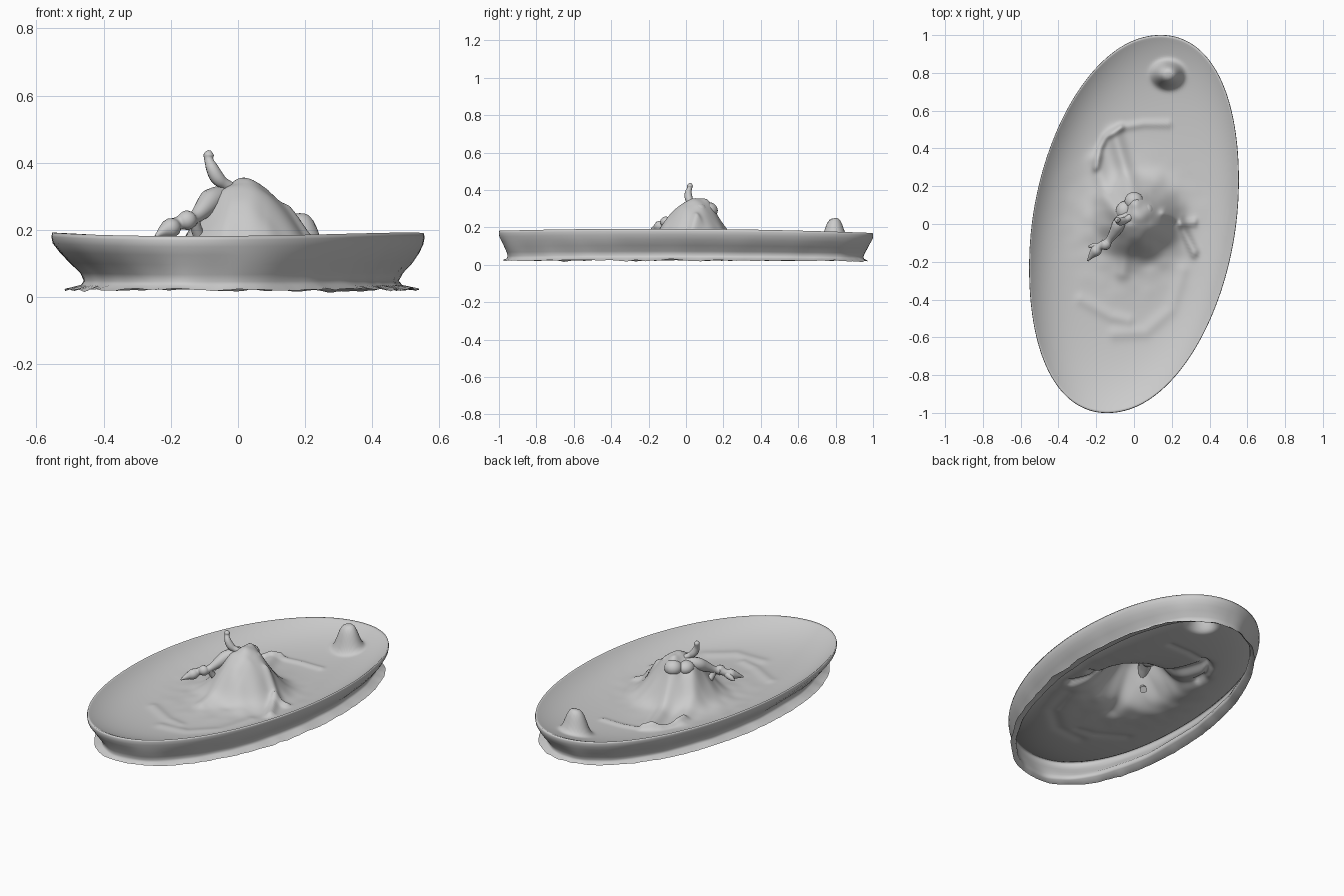
import bpy, bmesh, math
from mathutils import Vector, noise

SEGS, RINGS = 224, 90


def oval(t, s=1.0):
    # slanted oval outline of the dish, slightly fuller on one diagonal
    s *= 1 + 0.022 * max(0, math.cos(2 * (t - 0.96))) ** 2
    return s * (0.541 * math.cos(t) + 0.124 * math.sin(t)), s * math.sin(t) * 0.998


def blob(x, y, cx, cy, rx, ry, h, power=1.0):
    d = ((x - cx) / rx) ** 2 + ((y - cy) / ry) ** 2
    return h * math.exp(-d ** power)


def ridge(x, y, pts, width, h):
    p, best = Vector((x, y)), 9.0
    for a, b in zip(pts, pts[1:]):
        a, b = Vector(a), Vector(b)
        k = max(0, min(1, (p - a).dot(b - a) / (b - a).length_squared))
        best = min(best, (p - a.lerp(b, k)).length)
    return h * math.exp(-(best / width) ** 2)


# creases running away from the mound: path, width, height
RIDGES = [
    ([(-0.20, 0.30), (-0.18, 0.40), (-0.15, 0.46), (-0.07, 0.51)], 0.018, 0.02),
    ([(-0.07, 0.51), (0.05, 0.53), (0.18, 0.53)], 0.02, 0.009),
    ([(-0.10, 0.47), (-0.05, 0.30), (0.0, 0.12)], 0.04, 0.03),
    ([(-0.20, 0.34), (-0.15, 0.15), (-0.08, 0.05)], 0.04, 0.02),
    ([(0.16, 0.06), (0.24, 0.02), (0.27, -0.05), (0.32, -0.15)], 0.024, 0.026),
    ([(0.25, 0.0), (0.32, 0.01)], 0.018, 0.018),
    ([(-0.28, -0.40), (-0.12, -0.49), (-0.03, -0.51)], 0.03, 0.008),
    ([(-0.10, -0.58), (0.06, -0.57), (0.2, -0.45), (0.26, -0.25)], 0.035, 0.008),
    ([(-0.02, -0.02), (-0.04, -0.14), (-0.06, -0.26)], 0.04, 0.018),
]


def rim_z(y):
    return 0.195 - 0.006 * y - 0.016 * y * y


def surface(x, y, s):
    z = 0.072 + (rim_z(y) - 0.072) * (0.25 * s ** 2 + 0.75 * s ** 6)
    z += blob(x, y, 0.022, 0.035, 0.18, 0.175, 0.225, 1.4)    # mound
    z += blob(x, y, 0.0, -0.04, 0.27, 0.40, 0.03, 1.5)        # apron
    z += blob(x, y, 0.03, 0.08, 0.07, 0.07, 0.02, 2)          # summit
    z += blob(x, y, 0.18, 0.79, 0.07, 0.06, 0.138, 1.8)       # end bump
    z += sum(ridge(x, y, *r) for r in RIDGES)
    near = math.exp(-(x * x + y * y) / 0.06)
    return z + 0.018 * near * noise.noise(Vector((x * 12, y * 12, 3)))


# dish with mound, rolled rim and ragged open skirt
bm = bmesh.new()
angles = [2 * math.pi * i / SEGS for i in range(SEGS)]
centre = bm.verts.new((0, 0, surface(0, 0, 0)))
rings = []
for j in range(1, RINGS + 1):
    s = 0.985 * j / RINGS
    ring = []
    for t in angles:
        x, y = oval(t, s)
        ring.append(bm.verts.new((x, y, surface(x, y, s))))
    rings.append(ring)

# outer wall: x scale, y scale, height relative to a 0.19 rim, raggedness
WALL = [(0.996, 0.997, 0.187, 0), (1.0, 1.0, 0.175, 0), (0.993, 0.997, 0.155, 0),
        (0.965, 0.985, 0.13, 0.3), (0.92, 0.972, 0.10, 0.6), (0.865, 0.957, 0.07, 0.8),
        (0.845, 0.95, 0.048, 0.8), (0.86, 0.953, 0.036, 0.9), (0.95, 0.972, 0.022, 1)]
for fx, fy, z, rag in WALL:
    ring = []
    for t in angles:
        x, y = oval(t)
        n = noise.noise(Vector((x * 7, y * 7, z * 5)))
        n2 = noise.noise(Vector((x * 20, y * 20, 7)))
        k = 1 + 0.018 * rag * n
        zz = z + (rim_z(y) - 0.19) * min(1, z / 0.15)
        if z < 0.03:
            zz += 0.008 * n + 0.006 * n2
        ring.append(bm.verts.new((x * fx * k + 0.01 * rag, y * fy * k, zz)))
    rings.append(ring)

for i in range(SEGS):
    k = (i + 1) % SEGS
    bm.faces.new((centre, rings[0][i], rings[0][k]))
    for a, b in zip(rings, rings[1:]):
        bm.faces.new((a[i], b[i], b[k], a[k]))
for f in bm.faces:
    f.smooth = True
me = bpy.data.meshes.new("dish")
bm.to_mesh(me)
bm.free()
bpy.context.collection.objects.link(bpy.data.objects.new("dish", me))


def limb(name, pts):
    # lumpy rounded tube through (x, y, z, radius) points
    cu = bpy.data.curves.new(name, 'CURVE')
    cu.dimensions = '3D'
    cu.bevel_depth = 1.0
    cu.bevel_resolution = 4
    cu.use_fill_caps = True
    cu.resolution_u = 6
    sp = cu.splines.new('NURBS')
    sp.points.add(len(pts) - 1)
    for p, (x, y, z, r) in zip(sp.points, pts):
        p.co = (x, y, z, 1)
        p.radius = r
    sp.use_endpoint_u = True
    sp.order_u = 3
    bpy.context.collection.objects.link(bpy.data.objects.new(name, cu))


# upright horn beside the summit
limb("horn", [(0.0, 0.05, 0.31, 0.025), (-0.035, 0.025, 0.335, 0.014),
              (-0.06, 0.015, 0.35, 0.022), (-0.078, 0.01, 0.385, 0.019),
              (-0.088, 0.02, 0.41, 0.012), (-0.087, 0.022, 0.428, 0.018),
              (-0.085, 0.022, 0.437, 0.004)])
# knobbly arm running down the left front flank
limb("arm", [(-0.03, 0.05, 0.30, 0.03), (-0.075, 0.01, 0.295, 0.04),
             (-0.10, -0.04, 0.265, 0.03), (-0.135, -0.09, 0.23, 0.016),
             (-0.15, -0.11, 0.23, 0.034), (-0.18, -0.115, 0.22, 0.016),
             (-0.20, -0.14, 0.205, 0.034), (-0.225, -0.165, 0.195, 0.016),
             (-0.245, -0.195, 0.18, 0.004)])
limb("arm_branch", [(-0.19, -0.12, 0.21, 0.02), (-0.22, -0.115, 0.195, 0.018),
                    (-0.24, -0.12, 0.185, 0.004)])
limb("arm_support", [(-0.13, -0.085, 0.23, 0.018), (-0.125, -0.075, 0.20, 0.014),
                     (-0.11, -0.05, 0.17, 0.02)])


# rounded lumps on the summit
def lump(name, loc, size):
    bpy.ops.mesh.primitive_uv_sphere_add(segments=24, ring_count=12, location=loc)
    o = bpy.context.object
    o.name = name
    o.scale = size
    bpy.ops.object.shade_smooth()


lump("summit_lump_back", (0.0, 0.12, 0.29), (0.05, 0.05, 0.045))
lump("summit_lump_left", (-0.05, 0.07, 0.285), (0.045, 0.05, 0.04))
lump("summit_lump_right", (0.06, 0.07, 0.285), (0.045, 0.045, 0.045))
